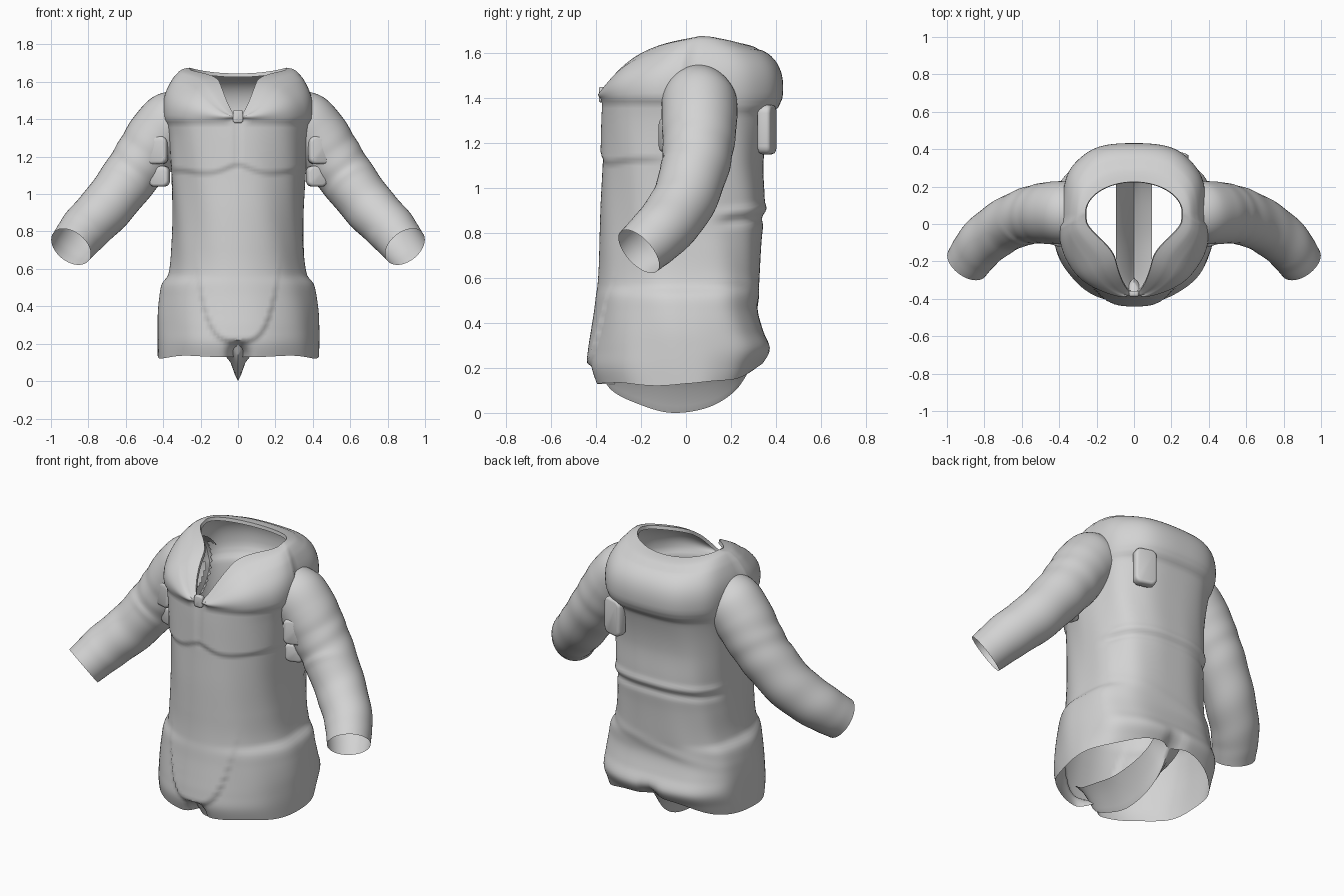
import bpy, bmesh, math
from mathutils import Vector

if "Cube" in bpy.data.objects:
    bpy.data.objects.remove(bpy.data.objects["Cube"])

cloth = bpy.data.materials.new("light_grey_cloth")
cloth.use_nodes = True
GREY = (0.65, 0.65, 0.65, 1)
cloth.diffuse_color = GREY
cloth.node_tree.nodes["Principled BSDF"].inputs["Base Color"].default_value = GREY


def curve(keys, t):
    """Smooth interpolation through rows of (parameter, values...)."""
    t = min(max(t, keys[0][0]), keys[-1][0])
    i = 0
    while i < len(keys) - 2 and t > keys[i + 1][0]:
        i += 1
    a, b = keys[i], keys[i + 1]
    p, n = keys[max(i - 1, 0)], keys[min(i + 2, len(keys) - 1)]
    h = b[0] - a[0]
    u = (t - a[0]) / h
    out = []
    for k in range(1, len(a)):
        m0 = (b[k] - p[k]) / (b[0] - p[0]) * h
        m1 = (n[k] - a[k]) / (n[0] - a[0]) * h
        out.append(a[k] * (2*u**3 - 3*u*u + 1) + m0 * (u**3 - 2*u*u + u)
                   + b[k] * (3*u*u - 2*u**3) + m1 * (u**3 - u*u))
    return out


def step(lo, hi, v):
    u = min(max((v - lo) / (hi - lo), 0), 1)
    return u * u * (3 - 2 * u)


def bump(v, centre, width):
    return math.exp(-((v - centre) / width) ** 2)


def spow(v, e):
    return math.copysign(abs(v) ** e, v)


def finish(name, bm, mirror=False):
    me = bpy.data.meshes.new(name)
    bm.to_mesh(me)
    bm.free()
    me.materials.append(cloth)
    ob = bpy.data.objects.new(name, me)
    bpy.context.collection.objects.link(ob)
    if mirror:
        mod = ob.modifiers.new("mirror", 'MIRROR')
        mod.use_mirror_merge = False
    bpy.ops.object.select_all(action='DESELECT')
    ob.select_set(True)
    bpy.context.view_layer.objects.active = ob
    bpy.ops.object.shade_smooth_by_angle(angle=math.radians(50))
    return ob


def loft(name, rings, closed=True, mirror=False, hole=None):
    """Skin the rings; faces whose centre is in the hole are left out."""
    bm = bmesh.new()
    rows = [[bm.verts.new(p) for p in r] for r in rings]
    for lo, hi in zip(rows, rows[1:]):
        n = len(lo)
        for i in range(n if closed else n - 1):
            j = (i + 1) % n
            bm.faces.new((lo[i], lo[j], hi[j], hi[i]))
    if hole:
        gone = [f for f in bm.faces if hole(f.calc_center_median())]
        bmesh.ops.delete(bm, geom=gone, context='FACES')
    return finish(name, bm, mirror)


# Torso: height, half width, front depth, back depth
BODY = [(0.10, .43, .395, .27), (0.20, .432, .425, .33), (0.28, .432, .42, .375),
        (0.36, .43, .41, .345), (0.45, .42, .40, .32), (0.52, .405, .395, .32),
        (0.57, .37, .39, .325), (0.75, .352, .385, .335), (0.92, .35, .38, .35),
        (1.12, .36, .37, .345), (1.30, .37, .365, .375), (1.40, .385, .36, .415)]
TOP, SIDES = 1.40, 144


def torso_point(ang, t):
    c, s = math.cos(ang), math.sin(ang)
    back = max(s, 0)
    hem = 0.13 + 0.09 * back ** 3 + 0.01 * math.sin(5 * ang) * abs(c)
    z = hem + (TOP - hem) * t
    w, f, b = curve(BODY, z)
    e = 2 / 2.8 if s > 0 else 2 / 2.15
    x, y = w * spow(c, e), (b if s > 0 else f) * spow(s, e)
    d = 0
    if s < 0:
        # chest panels, yoke edge, rounded front panel and crotch notch
        sag = 1.13 + 0.03 * bump(abs(x), 0, .07) - .015 * bump(abs(x), .17, .1)
        d += 0.012 * step(sag - .015, sag + .01, z) * step(.1, .5, -s)
        d -= 0.008 * bump(x, 0, .012) * step(1.1, 1.2, z)
        d += 0.012 * step(1.375, 1.395, z) * step(.03, .06, abs(x))
        arch = 0.21 + x * x + 150 * x ** 4
        d += 0.016 * step(arch - .012, arch + .012, z) * (1 - step(.25, .7, z)) * -s
        y += 0.12 * bump(x, 0, .045) * (1 - step(.13, .23, z))
    else:
        # waist seam, yoke fold, pinched seat
        line = .88 + .03 * s
        d += 0.009 * (bump(z, line, .02) - bump(z, line - .045, .02)) * step(.15, .5, s)
        d += 0.014 * step(1.33, 1.36, z) * s
        d -= 0.05 * bump(x, 0, .05) * (1 - step(.2, .34, z))
        d += 0.005 * bump(z, .52 + .2 * x, .03) * s
    d += 0.003 * math.sin(9 * ang + 7 * z) * abs(c)
    return Vector((x + d * c, y + d * s, z))


def neck_point(ang):
    c, s = math.cos(ang), math.sin(ang)
    if s >= 0:
        return Vector((0.26 * c, 0.06 + 0.165 * s, 1.67 - .025 * s ** 2))
    q = -s
    lapel = 1 - .5 * step(.15, .65, q)
    return Vector((0.26 * c * lapel, 0.06 - 0.43 * q ** 1.2, 1.67 - 0.06 * q - 0.19 * q ** 4))


angles = [2 * math.pi * i / SIDES - math.pi / 2 for i in range(SIDES)]
rings = [[torso_point(a, i / 84) for a in angles] for i in range(85)]
# Shoulder yoke curving from the chest up to the neckline
for i in range(1, 17):
    t = i / 16
    ring = []
    for a in angles:
        p, n = torso_point(a, 1), neck_point(a)
        side = math.cos(a) ** 4
        rise = .9 - .08 * max(0, -math.sin(a)) - .14 * side
        k = Vector((p.x * 1.06, p.y * 1.07, p.z + rise * (n.z - p.z)))
        q = p * (1 - t) ** 2 + k * 2 * t * (1 - t) + n * t * t
        q.z += 0.02 * bump(t, .8, .18) * side - 0.005 * bump(t, .75, .05)
        ring.append(q)
    rings.append(ring)
# Neckline turned in slightly
rings.append([Vector((p.x * .98, p.y * .98 + .002, p.z - .02)) for p in rings[-1]])
loft("torso", rings, hole=lambda p: abs(p.x) > .3 and
     ((p.y - .06) / .13) ** 2 + ((p.z - 1.35) / .15) ** 2 < 1)

# Sleeves: parameter, centre, radius
SLEEVE = [(-1, .25, .07, 1.49, .09), (0, .335, .06, 1.41, .16), (1, .42, .06, 1.315, .168),
          (2, .50, .055, 1.20, .16), (3, .58, .04, 1.09, .15), (4, .70, -.015, .935, .142),
          (5, .815, -.105, .815, .134), (6, .893, -.21, .718, .12)]
rings = []
for i in range(85):
    t = i / 12 - 1
    x, y, z, r = curve(SLEEVE, t)
    ahead, behind = curve(SLEEVE, min(t + .1, 6)), curve(SLEEVE, max(t - .1, -1))
    tan = (Vector(ahead[:3]) - Vector(behind[:3])).normalized()
    u = Vector((0, 1, 0)).cross(tan).normalized()
    v = tan.cross(u)
    ring = []
    for j in range(40):
        a = 2 * math.pi * j / 40
        fold = 1 + .01 * math.sin(6.5 * t + 2 * math.sin(a)) * step(.8, 2, t) * (1 - step(5.2, 5.8, t))
        fold += .03 * bump(t, 3.3 + .2 * math.sin(a), .12) * max(0, -math.sin(a))
        ring.append(Vector((x, y, z)) + (u * math.cos(a) + v * math.sin(a)) * r * fold)
    rings.append(ring)
loft("sleeves", rings, mirror=True, hole=lambda p: p.x < .335 and p.z < 1.48)

# Crotch strap: parameter, depth, height of the keel
KEEL = [(0, -.39, .20), (1, -.33, .10), (2, -.20, .035), (3, -.06, 0),
        (4, .10, .025), (5, .22, .10), (6, .30, .22)]
rings = []
for i in range(37):
    y, z = curve(KEEL, i / 6)
    lift = 1 - abs(i / 18 - 1) ** 2 * .7
    rings.append([(x, y, z + h * lift) for x, h in
                  ((.095, .17), (.04, .10), (.015, .03), (0, 0),
                   (-.015, .03), (-.04, .10), (-.095, .17))])
loft("crotch_strap", rings, closed=False)


def pad(name, centre, size, turn, mirror=False):
    """Soft rectangular pad, turned about the vertical."""
    bm = bmesh.new()
    bmesh.ops.create_cube(bm, size=1)
    bmesh.ops.scale(bm, vec=size, verts=bm.verts)
    upright = [e for e in bm.edges if abs(e.verts[0].co.y - e.verts[1].co.y) > 1e-4]
    bmesh.ops.bevel(bm, geom=upright, offset=min(size[0], size[2]) * .28, segments=4,
                    affect='EDGES', profile=.5)
    rim = [e for e in bm.edges if e.verts[0].co.y * e.verts[1].co.y > 0]
    bmesh.ops.bevel(bm, geom=rim, offset=size[1] * .25, segments=2, affect='EDGES', profile=.5)
    ob = finish(name, bm, mirror)
    cos, sin = math.cos(turn), math.sin(turn)
    for v in ob.data.vertices:
        x, y, z = v.co
        v.co = (centre[0] + x * cos - y * sin, centre[1] + x * sin + y * cos, centre[2] + z)
    return ob


# Pads on the back, at the armpits, and the neckline tab
pad("left_back_pad", (.225, .36, 1.26), (.13, .06, .22), -.28)
pad("upper_armpit_pads", (.435, -.08, 1.235), (.12, .06, .15), .3, mirror=True)
pad("lower_armpit_pads", (.42, -.05, 1.095), (.11, .06, .11), .3, mirror=True)
pad("neckline_tab", (0, -.372, 1.415), (.055, .03, .07), 0)
